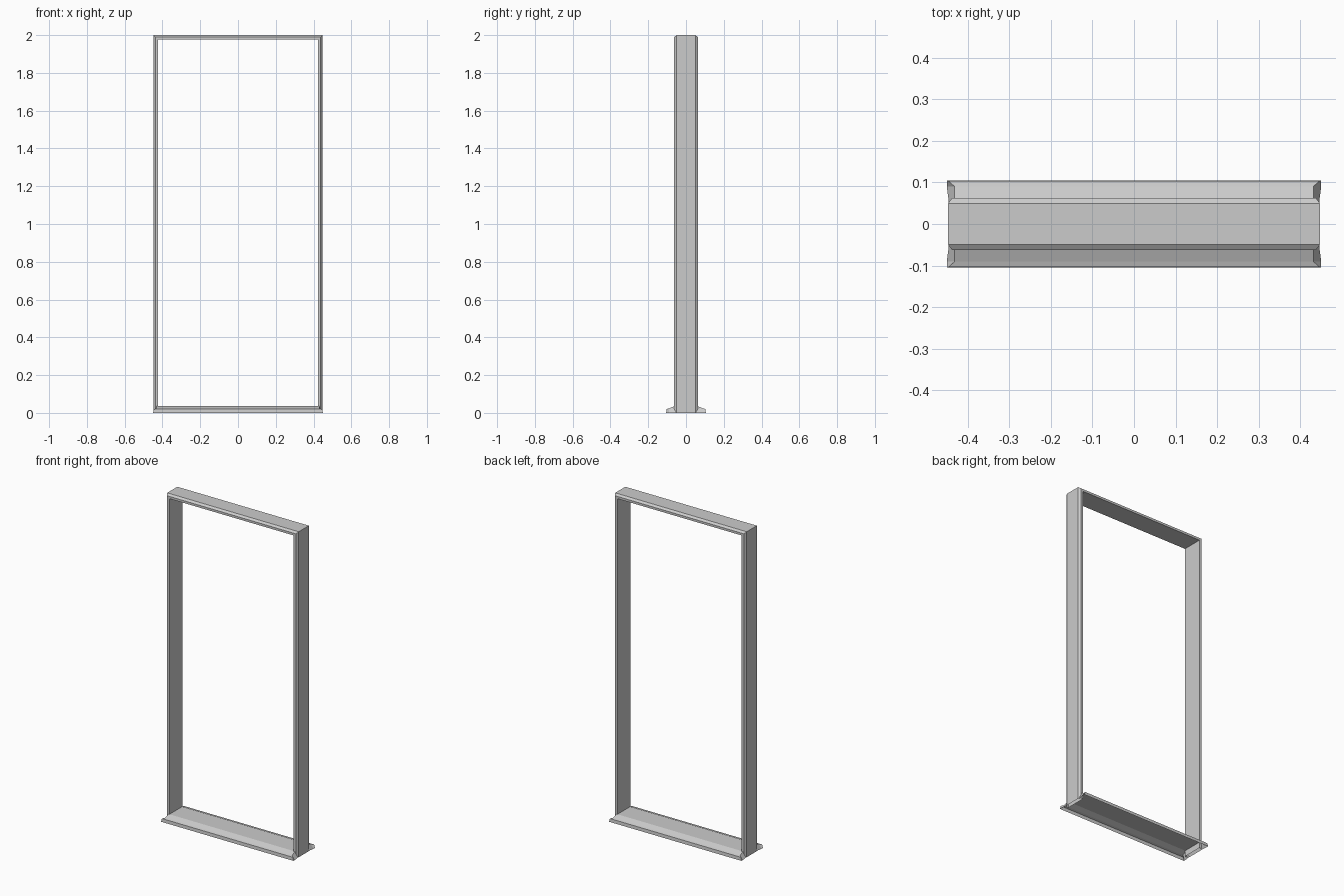
import bpy, bmesh

if "Cube" in bpy.data.objects:
    bpy.data.objects.remove(bpy.data.objects["Cube"])

W, H = 0.447, 2.0  # half width and height of the frame


def make_object(name, rows, close_rows=False):
    """Skin a grid of points (list of equally long rows) into a flat-shaded shell."""
    bm = bmesh.new()
    grid = [[bm.verts.new(p) for p in row] for row in rows]
    n = len(grid)
    for i in range(n if close_rows else n - 1):
        a, b = grid[i], grid[(i + 1) % n]
        for j in range(len(a) - 1):
            bm.faces.new((a[j], a[j + 1], b[j + 1], b[j]))
    bmesh.ops.remove_doubles(bm, verts=bm.verts, dist=1e-5)
    bmesh.ops.recalc_face_normals(bm, faces=bm.faces)
    mesh = bpy.data.meshes.new(name)
    bm.to_mesh(mesh)
    bm.free()
    obj = bpy.data.objects.new(name, mesh)
    bpy.context.collection.objects.link(obj)
    return obj


# Door frame: chamfered profile (inset, depth) swept up, across and down with mitred corners
profile = [(0, -0.049), (0.01, -0.063), (0.024, -0.063),
           (0.024, 0.063), (0.01, 0.063), (0, 0.049)]
rows = [[(-W + w, y, 0), (-W + w, y, H - w), (W - w, y, H - w), (W - w, y, 0)]
        for w, y in profile]
make_object("door_frame", rows, close_rows=True)

# Threshold: open-bottomed double ramp with tapered ends (depth, height, half length)
half = [(0.105, 0.0, 0.45), (0.103, 0.02, 0.445), (0.09, 0.024, 0.431), (0.061, 0.036, 0.431)]
section = [(-y, z, x) for y, z, x in half] + half[::-1]
rows = []
for y, z, x in section:
    foot = 0.45 if abs(y) > 0.08 else 0.446
    rows.append([(-foot, y, 0), (-x, y, z), (x, y, z), (foot, y, 0)])
threshold = make_object("threshold", rows)
